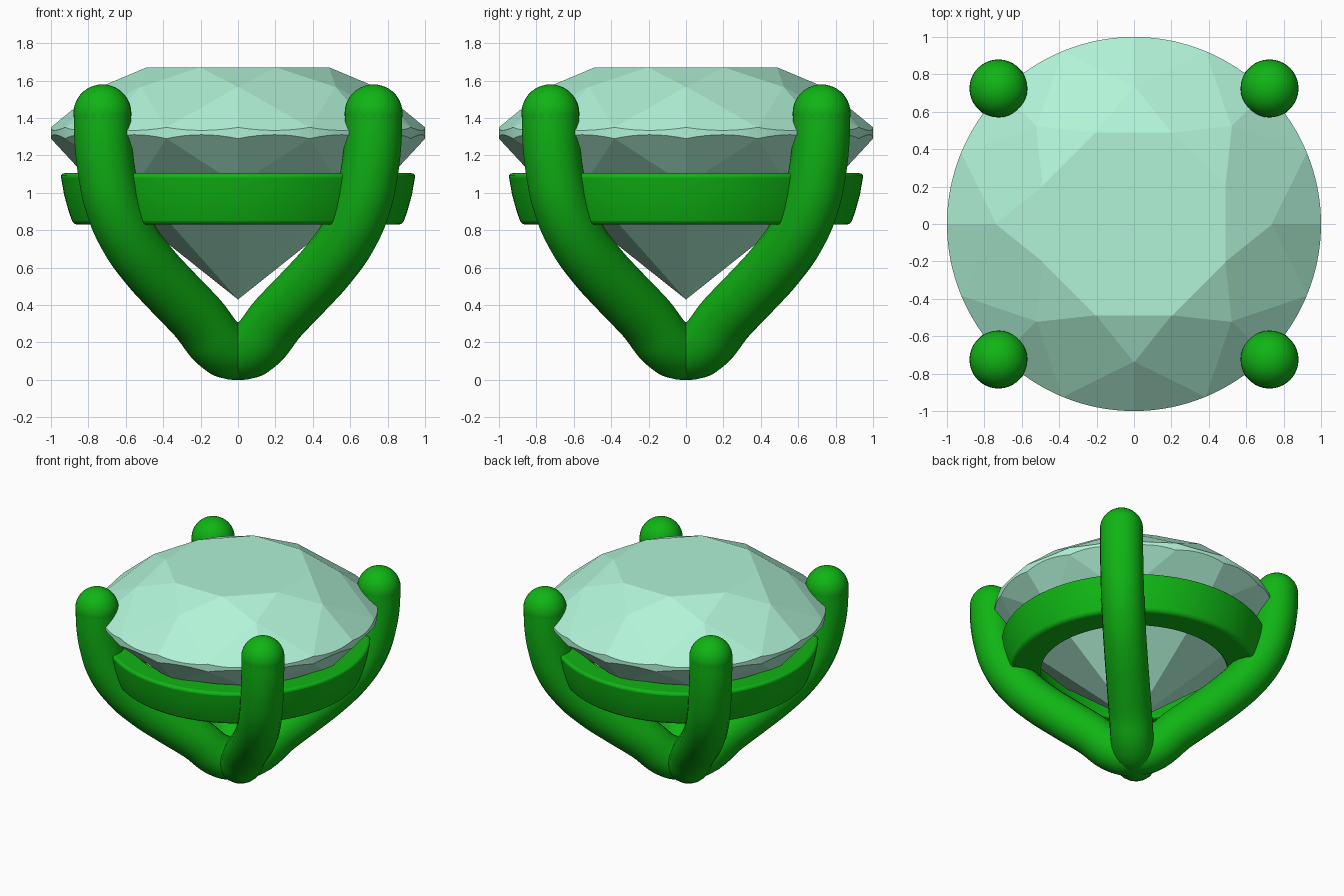
import bpy, bmesh
from math import cos, sin, pi, radians
from mathutils import Vector

if "Cube" in bpy.data.objects:
    bpy.data.objects.remove(bpy.data.objects["Cube"])


def material(name, color):
    m = bpy.data.materials.new(name)
    m.diffuse_color = color
    m.use_nodes = True
    m.node_tree.nodes["Principled BSDF"].inputs["Base Color"].default_value = m.diffuse_color
    return m


GREEN = material("green_metal", (0.005, 0.46, 0.007, 1))
MINT = material("mint_stone", (0.44, 0.89, 0.68, 1))


def mesh_object(name, bm, mat):
    bmesh.ops.recalc_face_normals(bm, faces=bm.faces)
    me = bpy.data.meshes.new(name)
    bm.to_mesh(me)
    bm.free()
    ob = bpy.data.objects.new(name, me)
    bpy.context.collection.objects.link(ob)
    me.materials.append(mat)
    return ob


def activate(ob):
    bpy.ops.object.select_all(action='DESELECT')
    ob.select_set(True)
    bpy.context.view_layer.objects.active = ob


# Gemstone: a round blank cut by one plane per facet, like a real brilliant
bm = bmesh.new()
bmesh.ops.create_cone(bm, cap_ends=True, segments=128, radius1=1, radius2=1, depth=3)
start = max(bm.verts, key=lambda v: v.co.x).co
bmesh.ops.translate(bm, verts=bm.verts, vec=(0, 0, 1))


def cut(point, normal):
    r = bmesh.ops.bisect_plane(bm, geom=bm.verts[:] + bm.edges[:] + bm.faces[:], dist=1e-5,
                               plane_co=point, plane_no=normal, clear_outer=True)
    edges = [e for e in bm.edges if e.is_boundary]
    if edges:
        bmesh.ops.holes_fill(bm, edges=edges, sides=0)


def facets(count, offset, radius, z, slope):
    # slope > 0 is a crown facet falling outward, slope < 0 a pavilion facet
    for i in range(count):
        a = 2 * pi * (i + offset) / count
        up = 1 if slope > 0 else -1
        cut(Vector((radius * cos(a), radius * sin(a), z)),
            Vector((abs(slope) * cos(a), abs(slope) * sin(a), up)))


cut(Vector((0, 0, 1.67)), Vector((0, 0, 1)))      # table
facets(16, 0.5, 0.981, 1.350, 0.84)               # upper girdle
facets(8, 0.5, 1.0, 1.350, 0.68)                  # crown mains
facets(8, 0.0, 0.49, 1.67, 0.42)                  # stars
facets(16, 0.5, 0.981, 1.290, -1.10)              # lower girdle
facets(8, 0.5, 1.0, 1.290, -0.86)                 # pavilion mains
mesh_object("gemstone", bm, MINT)

# Seat ring: lathed profile with rounded corners
bm = bmesh.new()
profile = [(0.66, 0.83), (0.88, 0.83), (0.905, 0.90), (0.93, 0.99), (0.95, 1.105), (0.78, 1.105)]
N = 128
rings = [[bm.verts.new((r * cos(2 * pi * i / N), r * sin(2 * pi * i / N), z)) for r, z in profile]
         for i in range(N)]
for i in range(N):
    a, b = rings[i], rings[(i + 1) % N]
    for j in range(len(profile)):
        k = (j + 1) % len(profile)
        bm.faces.new((a[j], b[j], b[k], a[k]))
ring = mesh_object("seat_ring", bm, GREEN)
bev = ring.modifiers.new("round_corners", 'BEVEL')
bev.width, bev.segments, bev.limit_method, bev.angle_limit = 0.022, 3, 'ANGLE', radians(30)
activate(ring)
bpy.ops.object.shade_smooth_by_angle(angle=radians(35))

# Prongs: two tubes running tip to tip through the base, on the diagonals
RAD = 0.155
half = [(0.11, 0.172), (0.31, 0.335), (0.50, 0.475), (0.68, 0.615), (0.83, 0.765),
        (0.94, 0.94), (0.995, 1.12), (1.02, 1.28), (1.025, 1.425)]
path = [(-r, z) for r, z in reversed(half)] + [(0, RAD)] + half
for name, ang in (("prong_pair_a", pi / 4), ("prong_pair_b", 3 * pi / 4)):
    cu = bpy.data.curves.new(name, 'CURVE')
    cu.dimensions = '3D'
    cu.bevel_depth, cu.bevel_resolution, cu.resolution_u = RAD, 8, 6
    sp = cu.splines.new('BEZIER')
    sp.bezier_points.add(len(path) - 1)
    for p, (r, z) in zip(sp.bezier_points, path):
        p.co = (r * cos(ang), r * sin(ang), z)
        p.handle_left_type = p.handle_right_type = 'AUTO'
    cu.materials.append(GREEN)
    ob = bpy.data.objects.new(name, cu)
    bpy.context.collection.objects.link(ob)
    activate(ob)
    bpy.ops.object.convert(target='MESH')
    bpy.ops.object.shade_smooth()

# Rounded prong tips
for i in range(4):
    a = pi / 4 + i * pi / 2
    bpy.ops.mesh.primitive_uv_sphere_add(segments=36, ring_count=18, radius=RAD,
                                         location=(1.025 * cos(a), 1.025 * sin(a), 1.425))
    tip = bpy.context.object
    tip.name = f"prong_tip_{i + 1}"
    tip.data.materials.append(GREEN)
    bpy.ops.object.shade_smooth()
